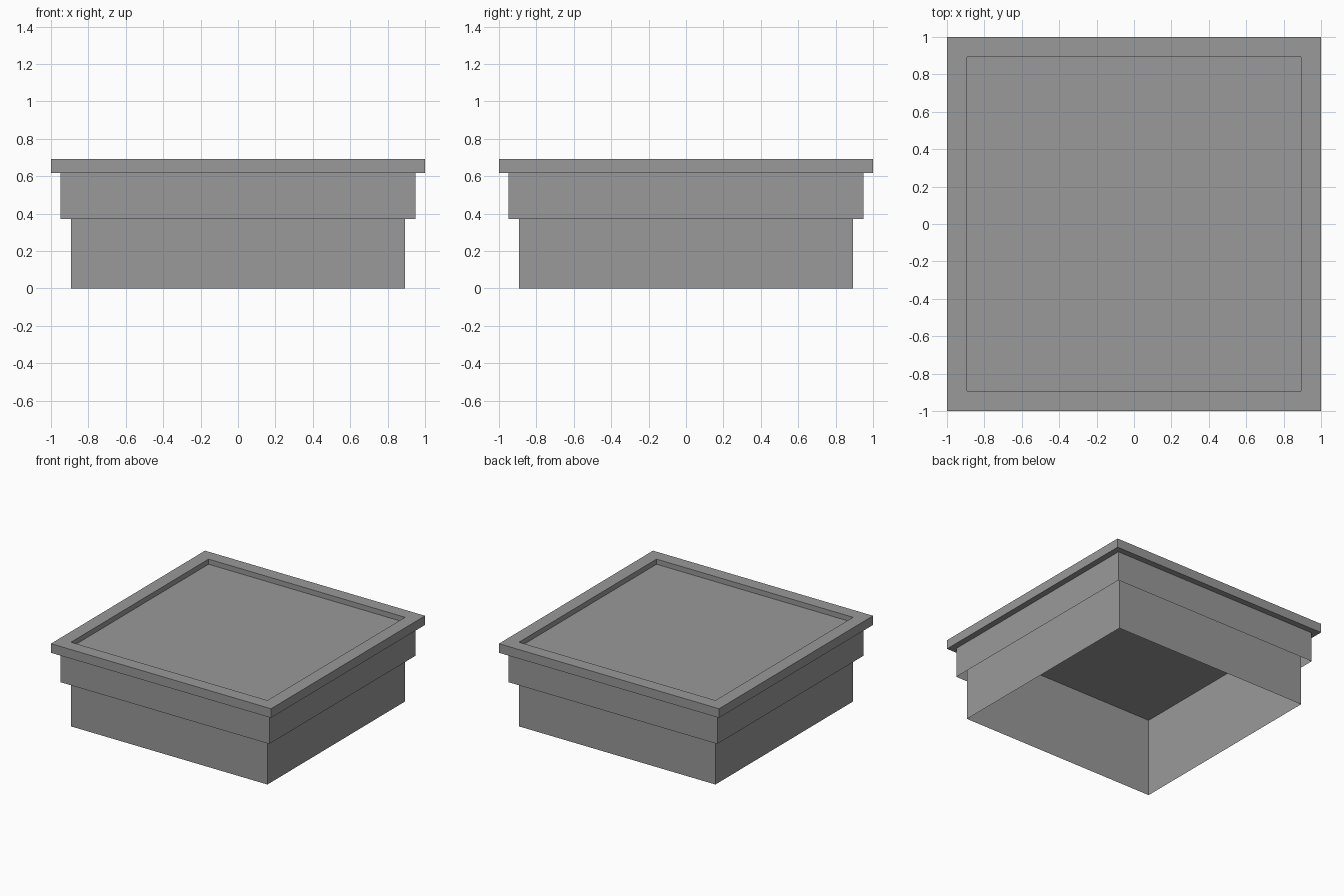
import bpy
import bmesh

if "Cube" in bpy.data.objects:
    bpy.data.objects.remove(bpy.data.objects["Cube"])

grey = bpy.data.materials.new("plain_grey")
grey.use_nodes = True
colour = (0.32, 0.32, 0.32, 1)
grey.diffuse_color = colour
grey.node_tree.nodes["Principled BSDF"].inputs["Base Color"].default_value = colour

# Half widths and heights
BODY, SKIRT, RIM = 0.893, 0.95, 1.0
SKIRT_BASE, RIM_BASE, PANEL, TOP = 0.37, 0.617, 0.65, 0.692


def square_part(name, profile, cap=False):
    """Sweep a (half width, height) profile round a square; cap fills the last ring."""
    bm = bmesh.new()
    rings = [[bm.verts.new((sx * r, sy * r, z))
              for sx, sy in ((-1, -1), (1, -1), (1, 1), (-1, 1))]
             for r, z in profile]
    for low, high in zip(rings, rings[1:]):
        for i in range(4):
            j = (i + 1) % 4
            bm.faces.new((low[i], low[j], high[j], high[i]))
    if cap:
        bm.faces.new(rings[-1])
    mesh = bpy.data.meshes.new(name)
    bm.to_mesh(mesh)
    bm.free()
    mesh.materials.append(grey)
    obj = bpy.data.objects.new(name, mesh)
    bpy.context.collection.objects.link(obj)
    return obj


# Thin-walled open-bottomed body, closed by the recessed panel
square_part("body_and_panel", [(BODY, 0), (BODY, PANEL)], cap=True)

# Open skirt hanging from the rim
square_part("skirt", [(SKIRT, SKIRT_BASE), (SKIRT, RIM_BASE)])

# Overhanging rim: underside, outer edge, top and recess wall
square_part("rim", [(BODY, RIM_BASE), (RIM, RIM_BASE), (RIM, TOP), (BODY, TOP), (BODY, PANEL)])
